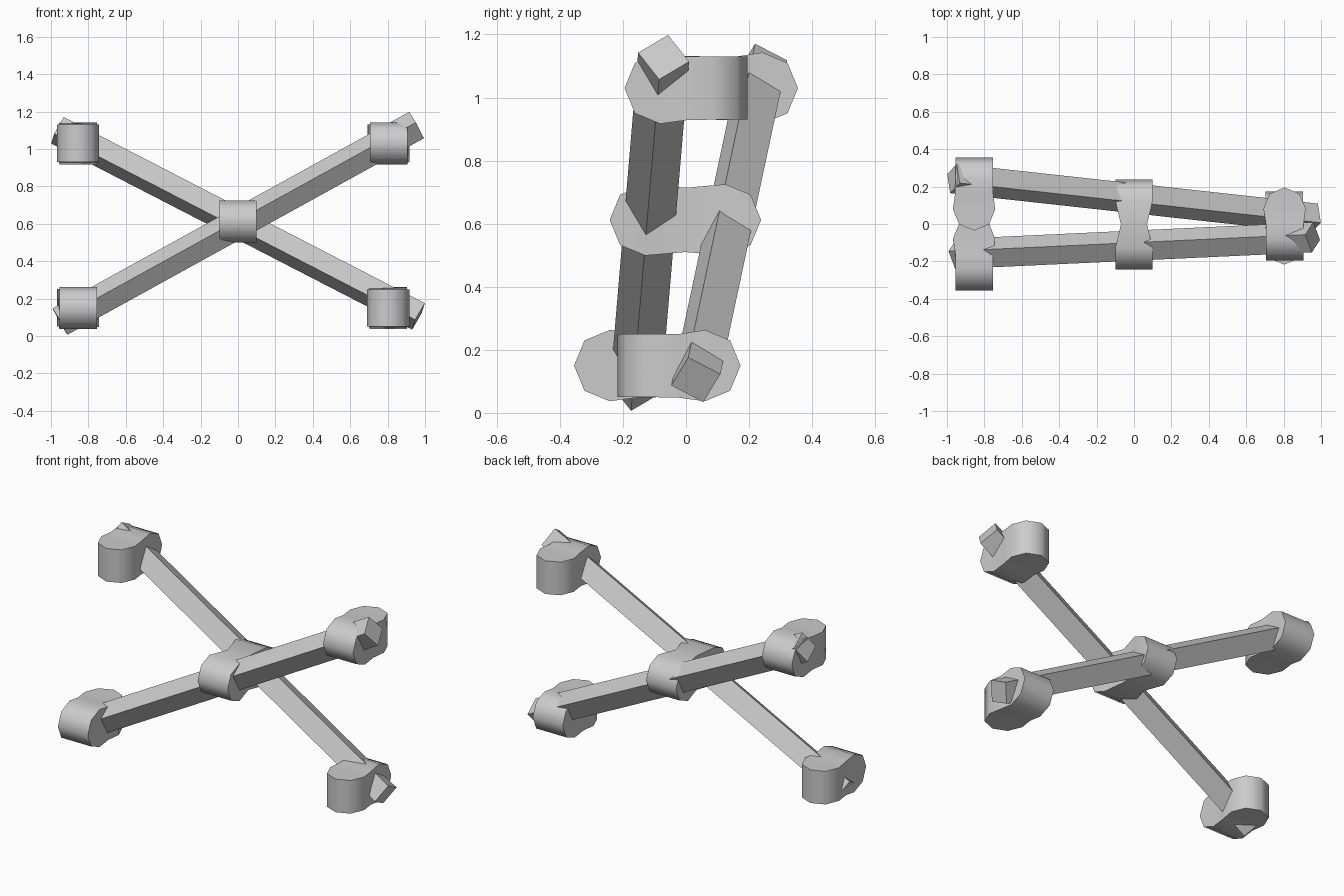
import bpy, bmesh
from math import sin, cos, radians
from mathutils import Vector

if "Cube" in bpy.data.objects:
    bpy.data.objects.remove(bpy.data.objects["Cube"])


def make_object(name, bm, smooth=False):
    bmesh.ops.recalc_face_normals(bm, faces=bm.faces[:])
    mesh = bpy.data.meshes.new(name)
    bm.to_mesh(mesh)
    bm.free()
    obj = bpy.data.objects.new(name, mesh)
    bpy.context.collection.objects.link(obj)
    if smooth:
        bpy.ops.object.select_all(action='DESELECT')
        obj.select_set(True)
        bpy.context.view_layer.objects.active = obj
        bpy.ops.object.shade_smooth_by_angle(angle=radians(50))
    return obj


def bar(name, start, end, roll, half_diag=0.082):
    """Square bar between two points, rolled about its own length."""
    a, b = Vector(start), Vector(end)
    d = (b - a).normalized()
    side = (Vector((0, 1, 0)) - d * d.y).normalized()
    up = d.cross(side)
    if up.z < 0:
        up.negate()
    bm = bmesh.new()
    rings = []
    for p in (a, b):
        rings.append([bm.verts.new(p + half_diag * (cos(t) * up + sin(t) * side))
                      for t in (radians(roll + 90 * i) for i in range(4))])
    for r in rings:
        bm.faces.new(r)
    for i in range(4):
        j = (i + 1) % 4
        bm.faces.new((rings[0][i], rings[0][j], rings[1][j], rings[1][i]))
    make_object(name, bm)


def lashing(name, center, front_axis, back_axis, length, waist=0.1, width=0.1, r=0.113):
    """Two half-octagon loops, front and back, meeting at a square waist."""
    c = Vector(center)
    h = length / 2
    k = r * 0.707
    # (distance from waist, half opening, half thickness)
    stations = [(0, 0.102, waist), (h - r, r, width), (h - r + k, k, width), (h, 0, width)]
    bm = bmesh.new()
    for sign, axis in ((-1, front_axis), (1, back_axis)):
        def vert(y, o, t):
            return bm.verts.new(c + Vector((t, sign * y, o) if axis == 'X' else (o, sign * y, t)))
        loops = []
        for s in (-1, 1):
            outline = [(y, o, s * t) for y, o, t in stations]
            outline += [(y, -o, s * t) for y, o, t in reversed(stations[:-1])]
            loops.append([vert(*p) for p in outline])
        # flat cheeks, split at the octagon shoulder
        for l in loops:
            bm.faces.new((l[0], l[1], l[5], l[6]))
            bm.faces.new(l[1:6])
        # curved rim
        for i in range(6):
            bm.faces.new((loops[0][i], loops[0][i + 1], loops[1][i + 1], loops[1][i]))
    bmesh.ops.remove_doubles(bm, verts=bm.verts[:], dist=0.004)
    make_object(name, bm, smooth=True)


# Crossed bars
bar("front_bar", (-0.952, -0.160, 0.077), (0.955, -0.071, 1.128), 10)
bar("back_bar", (-0.965, 0.243, 1.100), (0.965, 0.031, 0.105), -17)

# End lashings
lashing("upper_right_lashing", (0.805, 0, 1.03), 'X', 'Z', 0.39)
lashing("lower_left_lashing", (-0.855, -0.16, 0.15), 'X', 'Z', 0.39)
lashing("upper_left_lashing", (-0.855, 0.16, 1.03), 'Z', 'X', 0.39)
lashing("lower_right_lashing", (0.803, -0.022, 0.15), 'Z', 'X', 0.39)

# Middle lashing, pinched at the crossing
lashing("middle_lashing", (0, -0.002, 0.612), 'X', 'X', 0.48, waist=0.07)
